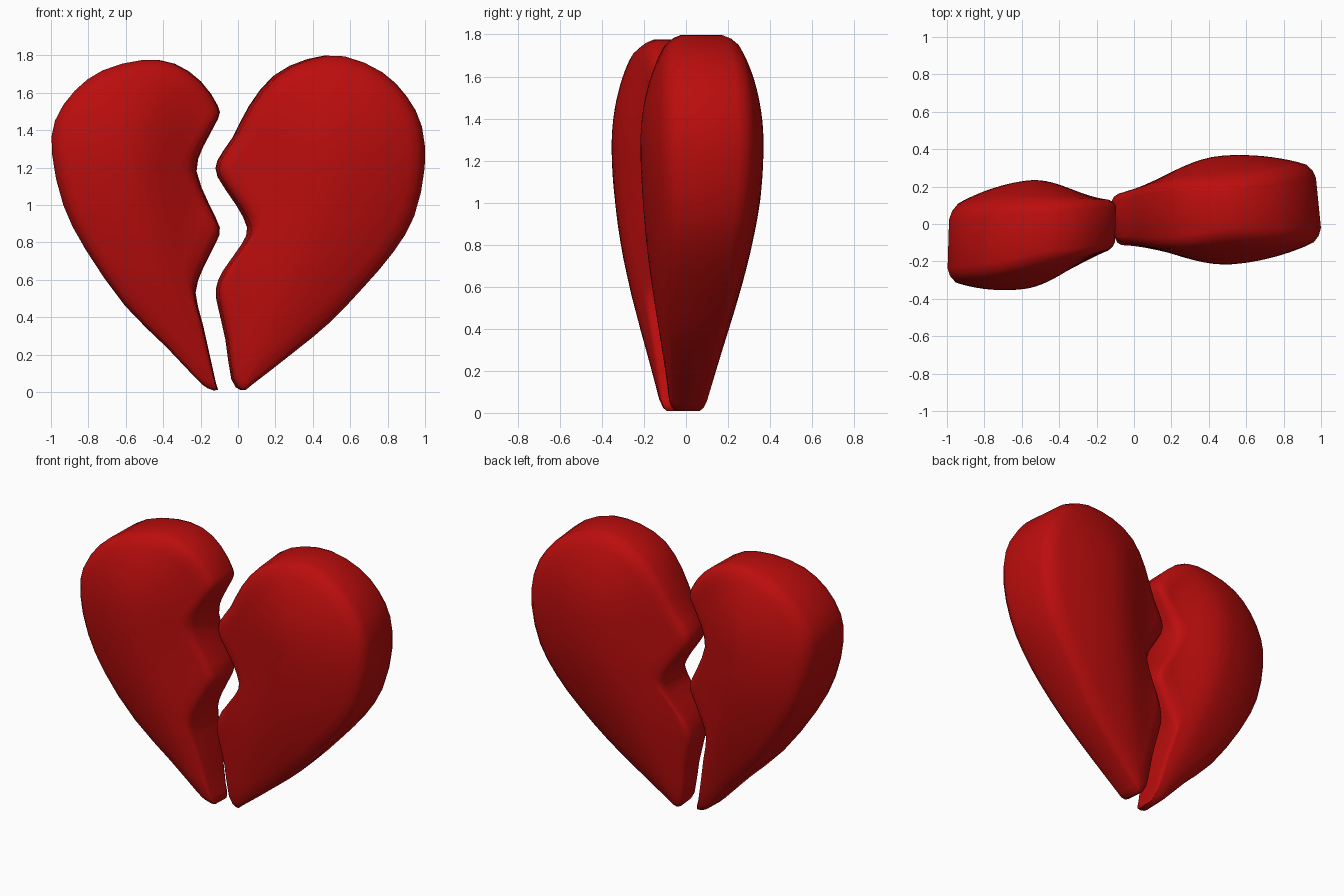
import bpy
import bmesh
from math import cos, pi, sin
from mathutils import Vector

if "Cube" in bpy.data.objects:
    bpy.data.objects.remove(bpy.data.objects["Cube"], do_unlink=True)

red = bpy.data.materials.new("deep red")
red.use_nodes = True
red.diffuse_color = (0.5, 0.004, 0.004, 1)
red.node_tree.nodes["Principled BSDF"].inputs["Base Color"].default_value = red.diffuse_color

PEAK = 0.29                                            # half thickness at the fullest point
EDGE = [(0, 0.72), (0.015, 0.9), (0.045, 1)]           # rounded rim: inset, share of thickness
DOME = [0.9, 0.8, 0.7, 0.6, 0.5, 0.4, 0.3, 0.2, 0.1]   # rings from the rim to the centre
LIFT = 0.03                                            # backward drift of the lower half


def smooth_loop(points, steps=2):
    """Closed Catmull-Rom curve through the outline points."""
    pts = [Vector(p) for p in points]
    n = len(pts)
    out = []
    for i in range(n):
        a, b, c, d = (pts[(i + k) % n] for k in (-1, 0, 1, 2))
        for j in range(steps):
            t = j / steps
            out.append(0.5 * (2 * b + (c - a) * t + (2 * a - 5 * b + 4 * c - d) * t ** 2
                              + (3 * b - a - 3 * c + d) * t ** 3))
    return out


def make_half(name, outline, centre, side, tip_x, break_x, offset, slope, lean):
    """Puffed half: a dome along a curved axis, easing down to the rim and the break."""
    loop = smooth_loop(outline)
    centre = Vector(centre)
    bm = bmesh.new()

    def thickness(p):
        k = sin(pi / 2 * min(max(p.y, 0) / centre.y, 1))
        axis = tip_x + (centre.x - tip_x) * k
        across = (p.x - axis) * side
        up = max(p.y - centre.y, 0) / 0.52
        crest = 0.08 + (PEAK - 0.08) * k ** 1.2
        t = min(max(p.y, 0) / 0.7, 1)
        rim = 0.08 + 0.05 * t * t * (3 - 2 * t)
        if across > 0:
            # towards the outer edge
            rim += 0.02 * t * min(across / 0.4, 1)
            out = across / ((1 - abs(centre.x)) * k + 0.04)
            fall = max(1 - out * out - up * up, 0) ** 0.8
        else:
            # towards the break
            u = min(-across / abs(axis - break_x), 1)
            fall = 0.5 * (1 + cos(pi * u)) * max(1 - up * up, 0) ** 0.8
        return rim + (crest - rim) * fall

    def add(p, depth):
        mid = offset + slope * p.x + LIFT * min(p.y, 1)
        return bm.verts.new((p.x - lean * depth, mid + depth, max(p.y, 0)))

    def ring(face, inset, share, scale):
        verts = []
        for p in loop:
            rim_point = p - (p - centre).normalized() * inset
            q = centre + (rim_point - centre) * scale
            verts.append(add(q, face * share * thickness(q)))
        return verts

    def bridge(a, b):
        n = len(a)
        for i in range(n):
            bm.faces.new((a[i], a[(i + 1) % n], b[(i + 1) % n], b[i]))

    rims = []
    for face in (-1, 1):
        rings = [ring(face, d, share, 1) for d, share in EDGE]
        rings += [ring(face, EDGE[-1][0], 1, s) for s in DOME]
        for a, b in zip(rings, rings[1:]):
            bridge(a, b)
        top = add(centre, face * PEAK)
        last = rings[-1]
        for i, v in enumerate(last):
            bm.faces.new((v, last[(i + 1) % len(last)], top))
        rims.append(rings[0])
    bridge(*rims)

    bmesh.ops.recalc_face_normals(bm, faces=bm.faces)
    mesh = bpy.data.meshes.new(name)
    bm.to_mesh(mesh)
    bm.free()
    mesh.materials.append(red)
    mesh.shade_smooth()
    obj = bpy.data.objects.new(name, mesh)
    bpy.context.collection.objects.link(obj)


# Left half: outer lobe first, then down the jagged break
make_half("left_heart_half", [
    (0.02, 0.01), (0.07, 0.04), (0.3, 0.22), (0.48, 0.37), (0.66, 0.56), (0.82, 0.75),
    (0.93, 0.94), (0.985, 1.2), (0.97, 1.42), (0.89, 1.58), (0.76, 1.71), (0.56, 1.795),
    (0.38, 1.78), (0.2, 1.69), (0.07, 1.53), (-0.02, 1.36), (-0.1, 1.24), (-0.1, 1.15),
    (0, 1), (0.06, 0.88), (0.03, 0.79), (-0.07, 0.65), (-0.11, 0.55), (-0.1, 0.46),
    (-0.06, 0.28), (-0.03, 0.07)],
    (0.5, 1.28), 1, 0.02, -0.13, 0.005, 0.08, 0.1)

# Right half: outer lobe first, then down the jagged break
make_half("right_heart_half", [
    (-0.11, 0.01), (-0.16, 0.02), (-0.22, 0.07), (-0.38, 0.24), (-0.6, 0.46), (-0.81, 0.76),
    (-0.93, 1), (-0.99, 1.27), (-0.975, 1.45), (-0.87, 1.61), (-0.72, 1.72), (-0.51, 1.775),
    (-0.34, 1.755), (-0.2, 1.66), (-0.11, 1.53), (-0.11, 1.46), (-0.19, 1.31), (-0.225, 1.18),
    (-0.16, 1.01), (-0.1, 0.88), (-0.12, 0.8), (-0.19, 0.66), (-0.23, 0.53), (-0.19, 0.36),
    (-0.12, 0.05)],
    (-0.58, 1.27), -1, -0.13, -0.08, -0.018, 0.12, -0.03)
